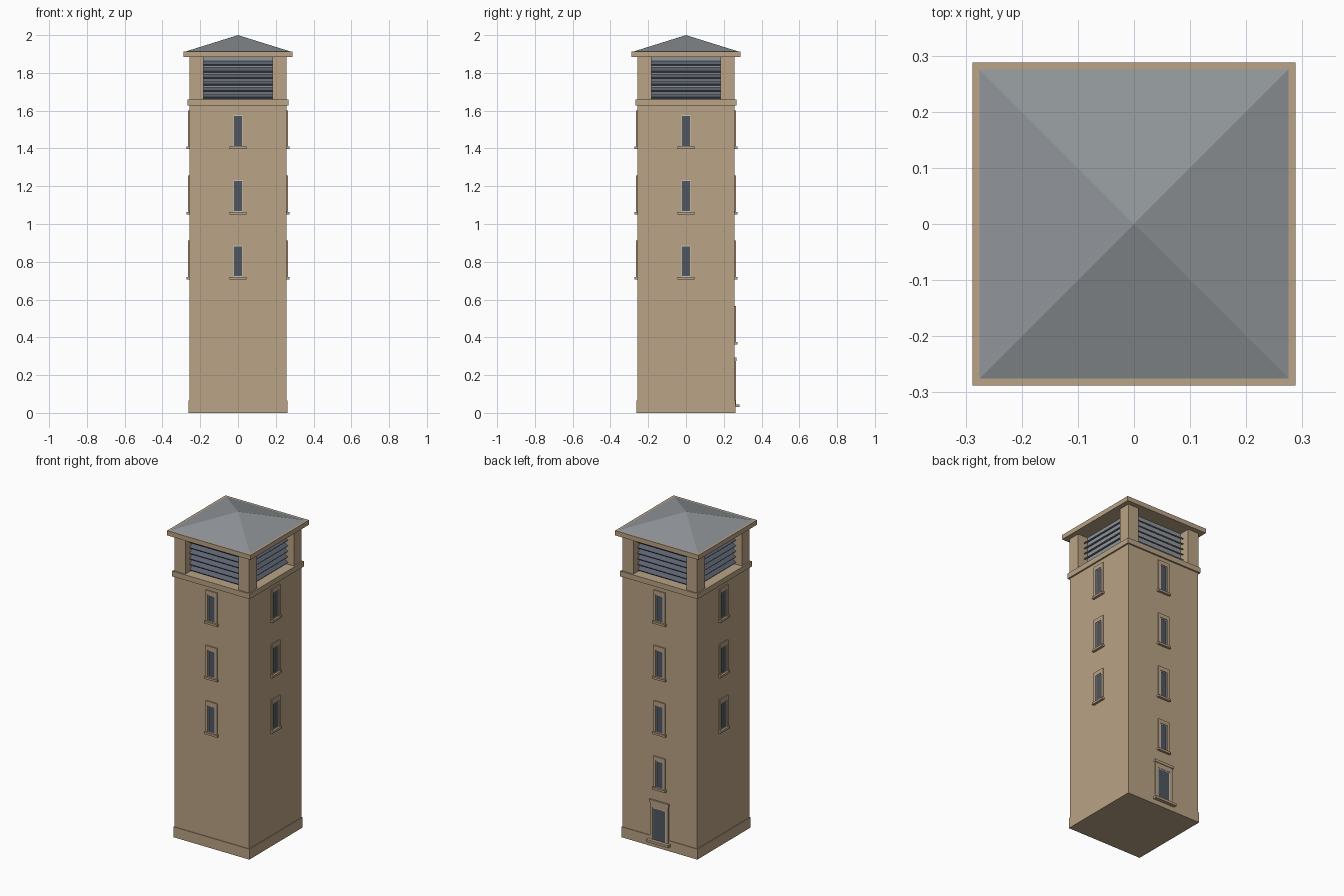
import bpy, bmesh, math
from mathutils import Matrix, Vector

if "Cube" in bpy.data.objects:
    bpy.data.objects.remove(bpy.data.objects["Cube"])


def material(name, srgb):
    m = bpy.data.materials.new(name)
    m.diffuse_color = [(c / 255 / 12.92 if c < 11 else ((c / 255 + 0.055) / 1.055) ** 2.4) for c in srgb] + [1]
    m.use_nodes = True
    m.node_tree.nodes["Principled BSDF"].inputs["Base Color"].default_value = m.diffuse_color
    return m


STONE = material("tan stone", (186, 163, 134))
ROOF = material("grey roof", (144, 149, 153))
GLASS = material("dark glass", (80, 86, 97))
FRAME = material("pale frame", (200, 198, 192))
SLAT = material("slate louvre", (92, 99, 111))


def build(name, boxes, mat, turn=0.0):
    """One object from boxes (centre, size, tilt about x), turned about z."""
    bm = bmesh.new()
    for centre, size, tilt in boxes:
        m = (Matrix.Rotation(turn, 4, 'Z') @ Matrix.Translation(centre)
             @ Matrix.Rotation(tilt, 4, 'X') @ Matrix.Diagonal((*size, 1)))
        bmesh.ops.create_cube(bm, size=1, matrix=m)
    me = bpy.data.meshes.new(name)
    bm.to_mesh(me)
    bm.free()
    me.materials.append(mat)
    ob = bpy.data.objects.new(name, me)
    bpy.context.collection.objects.link(ob)
    return ob


def span(x0, x1, y0, y1, z0, z1):
    """Box given by its limits."""
    return (Vector((x0 + x1, y0 + y1, z0 + z1)) / 2, (x1 - x0, y1 - y0, z1 - z0), 0)


def slab(name, half, z0, z1, mat=STONE):
    build(name, [span(-half, half, -half, half, z0, z1)], mat)


W = 0.257  # wall half width


def border(hx, z0, z1, t, top, depth):
    """Two jambs and a head around an opening on the -y wall."""
    y0, y1 = -W - depth, -W + 0.005
    return [span(-hx - t, -hx, y0, y1, z0, z1), span(hx, hx + t, y0, y1, z0, z1),
            span(-hx - t, hx + t, y0, y1, z1, z1 + top)]


def window(z, turn):
    build("window_surround", border(0.025, z + 0.01, z + 0.177, 0.015, 0.025, 0.007), STONE, turn)
    build("window_sill", [span(-0.045, 0.045, -W - 0.015, -W + 0.005, z - 0.004, z + 0.009)], STONE, turn)
    build("window_frame", border(0.02, z + 0.014, z + 0.172, 0.005, 0.005, 0.003)
          + [span(-0.025, 0.025, -W - 0.003, -W + 0.005, z + 0.009, z + 0.014)], FRAME, turn)
    build("window_glass", [span(-0.02, 0.02, -W - 0.0015, -W + 0.005, z + 0.014, z + 0.172)], GLASS, turn)


# Tower shaft, plinth, cornice and eave
slab("plinth", 0.261, 0, 0.065)
slab("shaft", W, 0.065, 1.63)
slab("cornice", 0.267, 1.627, 1.66)
slab("eave", 0.288, 1.885, 1.914)

# Corner pillars of the belfry
build("corner_pillars", [span(*sorted((sx * 0.183, sx * 0.258)), *sorted((sy * 0.183, sy * 0.258)), 1.66, 1.885)
                         for sx in (-1, 1) for sy in (-1, 1)], STONE)

# Louvres between the pillars
slab("louvre_core", 0.19, 1.66, 1.885, ROOF)
for i in range(4):
    slats = [((0, -0.2, 1.678 + k * 0.0345), (0.366, 0.034, 0.007), math.radians(35)) for k in range(6)]
    build("louvre_slats", slats, SLAT, i * math.pi / 2)

# Pyramid roof
bm = bmesh.new()
bmesh.ops.create_cone(bm, cap_ends=True, segments=4, radius1=0.275 * math.sqrt(2), radius2=0, depth=0.086,
                      matrix=Matrix.Translation((0, 0, 1.957)) @ Matrix.Rotation(math.pi / 4, 4, 'Z'))
me = bpy.data.meshes.new("roof")
bm.to_mesh(me)
bm.free()
me.materials.append(ROOF)
bpy.context.collection.objects.link(bpy.data.objects.new("roof", me))

# Windows on all sides, one more low on the back
for i in range(4):
    for z in (0.71, 1.055, 1.4):
        window(z, i * math.pi / 2)
window(0.365, math.pi)

# Back door
build("door_surround", border(0.045, 0.045, 0.245, 0.017, 0.03, 0.007), STONE, math.pi)
build("door_head", [span(-0.067, 0.067, -W - 0.011, -W, 0.275, 0.292)], STONE, math.pi)
build("door_step", [span(-0.075, 0.075, -0.283, -W, 0.03, 0.045)], STONE, math.pi)
build("door_frame", border(0.04, 0.045, 0.24, 0.005, 0.005, 0.005), FRAME, math.pi)
build("door_glass", [span(-0.04, 0.04, -W - 0.005, -W, 0.045, 0.24)], GLASS, math.pi)
